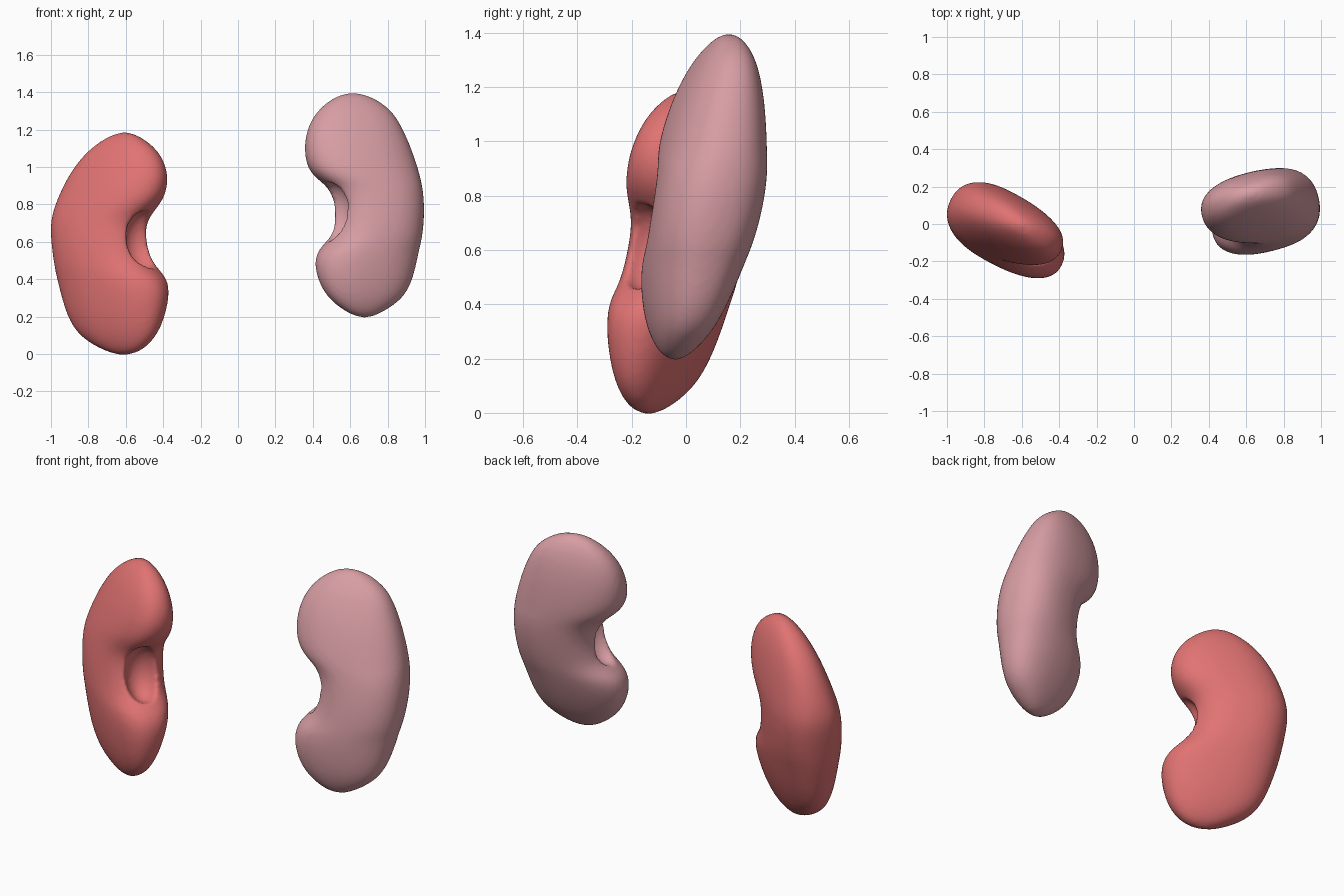
import bpy, bmesh, math
from mathutils import Vector, Matrix

cube = bpy.data.objects.get("Cube")
if cube:
    bpy.data.objects.remove(cube, do_unlink=True)


def material(name, rgb):
    mat = bpy.data.materials.new(name)
    mat.use_nodes = True
    mat.diffuse_color = (*rgb, 1)
    bsdf = mat.node_tree.nodes["Principled BSDF"]
    bsdf.inputs["Base Color"].default_value = (*rgb, 1)
    bsdf.inputs["Roughness"].default_value = 0.6
    return mat


def new_object(name, bm):
    bmesh.ops.recalc_face_normals(bm, faces=bm.faces)
    mesh = bpy.data.meshes.new(name)
    bm.to_mesh(mesh)
    bm.free()
    obj = bpy.data.objects.new(name, mesh)
    bpy.context.collection.objects.link(obj)
    return obj


def blunt(value, power):
    return math.copysign(abs(value) ** power, value)


def kidney(name, levels, bottom, top, pivot, turn, lean, thick, widen, sinus, mat, sides=32):
    """Loft blunt oval slices (z, x min, x max), turned about the pivot and leaning back."""
    px, py, pz = pivot
    rot = Matrix.Rotation(math.radians(turn), 3, 'Z')

    def place(x, y, z):
        p = rot @ Vector(((x - px) * widen, y, 0))
        return p + Vector((px, py + lean * (z - pz), z))

    bm = bmesh.new()
    rings = []
    for z, x0, x1 in levels:
        s = (z - bottom[1]) / (top[1] - bottom[1])
        half = thick / 2 * math.sin(math.pi * s) ** 0.48
        ring = []
        for i in range(sides):
            a = math.tau * i / sides
            x = (x0 + x1) / 2 + (x1 - x0) / 2 * blunt(math.cos(a), 0.86)
            ring.append(bm.verts.new(place(x, half * blunt(math.sin(a), 0.86), z)))
        rings.append(ring)
    for low, high in zip(rings, rings[1:]):
        for i in range(sides):
            j = (i + 1) % sides
            bm.faces.new((low[i], low[j], high[j], high[i]))
    for ring, (x, z) in ((rings[0], bottom), (rings[-1], top)):
        tip = bm.verts.new(place(x, 0, z))
        for i in range(sides):
            bm.faces.new((ring[i], ring[(i + 1) % sides], tip))
    body = new_object(name, bm)

    # Hollow of the hilum, facing the middle and slightly forward
    bm = bmesh.new()
    bmesh.ops.create_uvsphere(bm, u_segments=24, v_segments=16, radius=1)
    sx, sz = sinus
    centre = place(sx, -0.025, sz)
    for v in bm.verts:
        v.co = centre + rot @ Vector((v.co.x * 0.12, v.co.y * 0.1, v.co.z * 0.16))
    cutter = new_object("hilum_cutter", bm)
    cutter.hide_render = True

    # Smooth the loft, carve it, then soften the rim
    body.modifiers.new("round", 'SUBSURF').levels = 2
    carve = body.modifiers.new("carve", 'BOOLEAN')
    carve.operation = 'DIFFERENCE'
    carve.object = cutter
    remesh = body.modifiers.new("remesh", 'REMESH')
    remesh.mode = 'VOXEL'
    remesh.voxel_size = 0.013
    soft = body.modifiers.new("soften", 'SMOOTH')
    soft.factor = 0.5
    soft.iterations = 6
    graph = bpy.context.evaluated_depsgraph_get()
    graph.update()
    body_mesh = bpy.data.meshes.new_from_object(body.evaluated_get(graph))
    body.modifiers.clear()
    body.data = body_mesh
    bpy.data.objects.remove(cutter, do_unlink=True)
    body.data.materials.clear()
    body.data.materials.append(mat)
    for p in body.data.polygons:
        p.use_smooth = True
        p.material_index = 0
    return body


red = material("kidney red", (0.75, 0.17, 0.17))
pink = material("kidney pink", (0.68, 0.34, 0.37))

# Right kidney, turned towards the front and the middle
kidney("right_kidney",
       [(.015, -.71, -.51), (.09, -.85, -.43), (.2, -.915, -.385), (.33, -.95, -.36),
        (.42, -.97, -.385), (.48, -.98, -.465), (.6, -.995, -.505), (.7, -1, -.505),
        (.77, -.985, -.45), (.83, -.965, -.395), (.93, -.92, -.365), (1.03, -.855, -.385),
        (1.11, -.775, -.44), (1.17, -.68, -.53)],
       (-.61, -.01), (-.6, 1.19), (-.68, -.035, .59), -28, .115, .375, 1.07,
       (-.47, .61), red)

# Left kidney, set higher and leaning back
kidney("left_kidney",
       [(.215, .59, .76), (.29, .485, .88), (.38, .43, .93), (.48, .405, .955),
        (.56, .425, .97), (.62, .5, .985), (.72, .525, .995), (.82, .52, .995),
        (.9, .48, .985), (.95, .40, .975), (1.02, .36, .955), (1.12, .35, .92),
        (1.22, .37, .875), (1.31, .425, .82), (1.38, .52, .71)],
       (.68, .19), (.61, 1.4), (.68, .05, .7), 14, .18, .395, 1.01,
       (.49, .76), pink)
